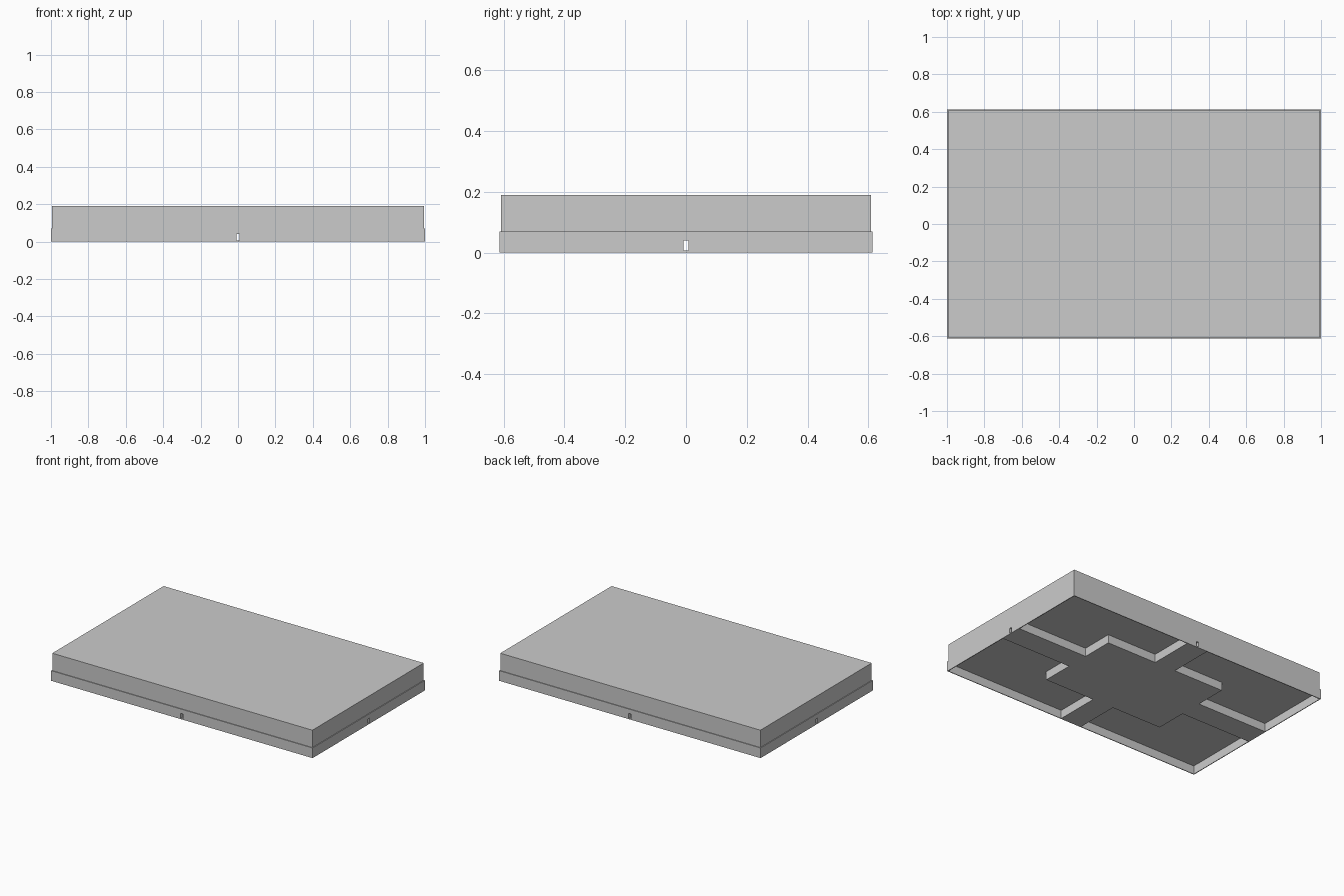
import bpy, bmesh

if "Cube" in bpy.data.objects:
    bpy.data.objects.remove(bpy.data.objects["Cube"])

HX, HY = 1.0, 0.613      # half size of base
RIM = 0.005              # thin outer wall
STEP, TOP = 0.07, 0.19


def finish(bm, name):
    bmesh.ops.recalc_face_normals(bm, faces=bm.faces)
    me = bpy.data.meshes.new(name)
    bm.to_mesh(me)
    bm.free()
    ob = bpy.data.objects.new(name, me)
    bpy.context.collection.objects.link(ob)
    return ob


def prism(bm, pts, z0, z1):
    face = bm.faces.new([bm.verts.new((x, y, z0)) for x, y in pts])
    ext = bmesh.ops.extrude_face_region(bm, geom=[face])
    verts = [g for g in ext["geom"] if isinstance(g, bmesh.types.BMVert)]
    bmesh.ops.translate(bm, verts=verts, vec=(0, 0, z1 - z0))


def box(name, hx, hy, z0, z1):
    bm = bmesh.new()
    prism(bm, [(-hx, -hy), (hx, -hy), (hx, hy), (-hx, hy)], z0, z1)
    return finish(bm, name)


def cut(target, cutter):
    mod = target.modifiers.new(cutter.name, 'BOOLEAN')
    mod.operation = 'DIFFERENCE'
    mod.solver = 'EXACT'
    mod.object = cutter
    cutter.hide_render = True
    cutter.hide_set(True)


# upper slab, set in slightly from the base
box("upper_slab", HX - RIM, HY - RIM, STEP, TOP)

# base with thin rim
base = box("base", HX, HY, 0, STEP)

# four L-shaped pockets leave a centre block and cross ribs
rib, bx, by = 0.08, 0.46, 0.30
ix, iy = HX - RIM, HY - RIM
profile = [(rib, by), (bx, by), (bx, rib), (ix, rib), (ix, iy), (rib, iy)]
bm = bmesh.new()
for sx in (1, -1):
    for sy in (1, -1):
        prism(bm, [(sx * x, sy * y) for x, y in profile], -0.05, 0.058)
cut(base, finish(bm, "pocket_cutter"))

# small slots running through the ribs
cut(base, box("long_slot_cutter", 1.2, 0.009, 0.006, 0.04))
cut(base, box("cross_slot_cutter", 0.009, 0.8, 0.006, 0.04))
